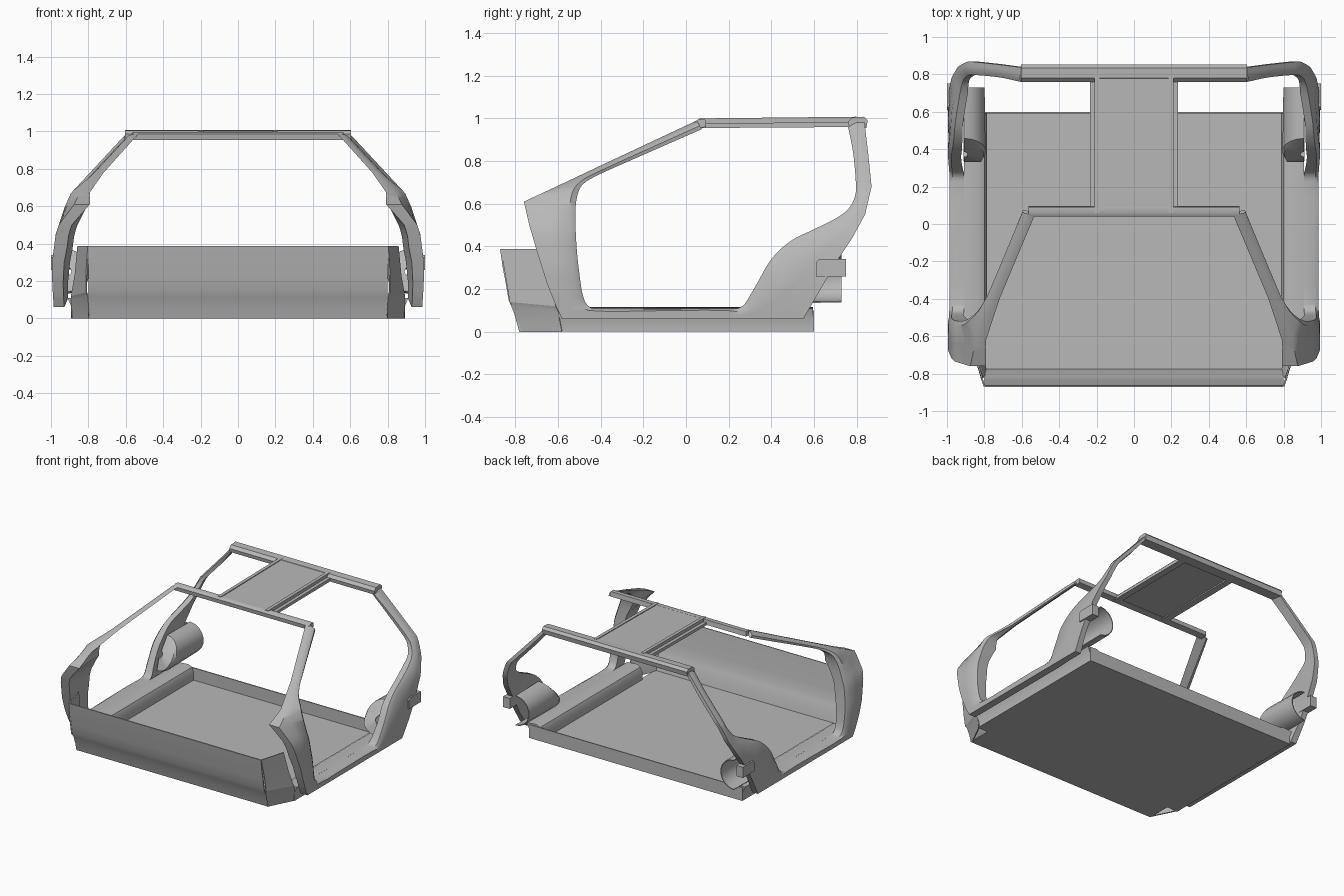
import bpy, bmesh, math
from mathutils import Vector

if "Cube" in bpy.data.objects:
    bpy.data.objects.remove(bpy.data.objects["Cube"])

GREY = bpy.data.materials.new("body_grey")
GREY.diffuse_color = (.48, .48, .48, 1)
GREY.use_nodes = True
GREY.node_tree.nodes["Principled BSDF"].inputs["Base Color"].default_value = GREY.diffuse_color


def finish(name, bm, mirror=True, thick=0.0, angle=35):
    bmesh.ops.recalc_face_normals(bm, faces=bm.faces)
    me = bpy.data.meshes.new(name)
    bm.to_mesh(me)
    bm.free()
    me.materials.append(GREY)
    ob = bpy.data.objects.new(name, me)
    bpy.context.collection.objects.link(ob)
    bpy.ops.object.select_all(action='DESELECT')
    ob.select_set(True)
    bpy.context.view_layer.objects.active = ob
    if thick:
        m = ob.modifiers.new("Solidify", 'SOLIDIFY')
        m.thickness, m.offset = thick, 0
        bpy.ops.object.modifier_apply(modifier=m.name)
    bpy.ops.object.shade_smooth_by_angle(angle=math.radians(angle))
    if mirror:
        ob.modifiers.new("Mirror", 'MIRROR')
    return ob


def loft(name, rows, closed=False, caps=False, **kw):
    bm = bmesh.new()
    vs = [[bm.verts.new(p) for p in r] for r in rows]
    n = len(rows[0])
    for a, b in zip(vs, vs[1:]):
        for i in range(n if closed else n - 1):
            j = (i + 1) % n
            bm.faces.new((a[i], a[j], b[j], b[i]))
    if caps:
        bm.faces.new(vs[0])
        bm.faces.new(vs[-1])
    return finish(name, bm, **kw)


def prism(name, profile, x0, x1, **kw):
    return loft(name, [[(x, y, z) for y, z in profile] for x in (x0, x1)],
                closed=True, caps=True, **kw)


# Body width as a function of height
WIDTH = [(0, .985), (.06, .985), (.18, .993), (.3, .994), (.45, .975),
         (.6, .925), (.67, .893), (1.05, .54)]


def width(z):
    for (a, xa), (b, xb) in zip(WIDTH, WIDTH[1:]):
        if z <= b:
            return xa + (xb - xa) * (z - a) / (b - a)


# Side frame: outer edge y,z / opening edge y,z / inward depth
RING = [(.05, .99, .075, .95, .03), (-.40, .779, -.38, .75, .04),
        (-.62, .675, -.485, .69, .075), (-.76, .61, -.515, .61, .12),
        (-.735, .50, -.518, .50, .10), (-.70, .38, -.51, .36, .10),
        (-.65, .22, -.49, .20, .085), (-.61, .12, -.47, .135, .08),
        (-.58, .06, -.43, .108, .08), (.10, .06, .23, .108, .08),
        (.30, .06, .275, .13, .08), (.45, .06, .335, .23, .07),
        (.55, .06, .40, .34, .07), (.62, .18, .49, .425, .06),
        (.70, .32, .60, .48, .06), (.78, .44, .70, .53, .06),
        (.84, .55, .765, .58, .05), (.87, .68, .797, .66, .05),
        (.855, .83, .785, .83, .05), (.835, 1.0, .76, .96, .035)]
OPEN = [Vector(r[2:4]) for r in RING]


def tangent(i):
    a, b, c = OPEN[max(i - 1, 0)], OPEN[i], OPEN[min(i + 1, len(OPEN) - 1)]
    lens = [l for l in ((b - a).length, (c - b).length) if l > 0]
    return (c - a).normalized() * min(lens)


rows = []
STEPS = 4
for k in range((len(RING) - 1) * STEPS + 1):
    i = min(k // STEPS, len(RING) - 2)
    t = k / STEPS - i
    oy, oz, _, _, d = [a + (b - a) * t for a, b in zip(RING[i], RING[i + 1])]
    m = (OPEN[i] * (2*t**3 - 3*t*t + 1) + tangent(i) * (t**3 - 2*t*t + t)
         + OPEN[i + 1] * (3*t*t - 2*t**3) + tangent(i + 1) * (t**3 - t*t))
    pull = .045 * max(0, min(1, 4 - k / STEPS))       # windscreen pillar leans in
    lean = .022 * max(0, min(1, 2 - k / STEPS))
    o = Vector((oy, oz))
    n = m + (o - m).normalized() * min(.028, (o - m).length * .4)
    c = (o + n) / 2
    x, xm = width(oz) - pull, width(m.y) - lean
    rows.append([(x, oy, oz), (width(c.y) - pull * .5, c.x, c.y),
                 (width(n.y) - lean, n.x, n.y), (xm - .018, m.x, m.y),
                 (xm - d, m.x, m.y), (x - d * .7, oy, oz)])
loft("side_frame", rows, closed=True, caps=True, angle=40)

# Roof headers and centre bar
prism("front_header", [(.045, .955), (.04, .985), (.06, .997), (.09, .995),
                       (.095, .96)], -.565, .565, mirror=False)
prism("rear_header", [(.765, .957), (.76, .985), (.78, 1.005), (.835, 1.008),
                      (.852, .99), (.845, .955)], -.605, .605, mirror=False)
prism("roof_centre_bar", [(.06, .962), (.06, .994), (.80, 1.003), (.80, .97)],
      -.2, .2, mirror=False)
prism("roof_bar_rail", [(.06, .955), (.06, 1.0), (.80, 1.008), (.80, .96)], .185, .21)
prism("roof_seal_ledge", [(.06, .955), (.06, .975), (.80, .985), (.80, .96)], .205, .235)

# Floor, rear lip and firewall
prism("floor", [(-.778, 0), (-.778, .008), (.6, .008), (.6, 0)], -.80, .80, mirror=False)
prism("rear_lip", [(.592, 0), (.592, .10), (.6, .10), (.6, 0)], -.89, .89, mirror=False)
WALL = [(-.778, .003), (-.795, .07), (-.815, .12),
        (-.828, .15), (-.84, .22), (-.855, .30), (-.868, .388)]
loft("firewall", [[(x, y, z) for y, z in WALL] for x in (-.80, .80)],
     mirror=False, thick=.008)

# Firewall side wings
front = [(.79, -.78, 0), (.80, -.813, .12), (.81, -.825, .14), (.81, -.84, .23),
         (.80, -.868, .388)]
back = [(.89, -.58, 0), (.89, -.60, .10), (.89, -.61, .12), (.87, -.64, .23),
        (.855, -.68, .388)]
loft("firewall_wing", [front, back], thick=.008, angle=20)

# Inner sills running along the floor
SILL = [(.785, 0), (.785, .07), (.80, .10), (.83, .115), (.91, .108), (.89, .06), (.89, 0)]
loft("inner_sill", [[(x, y, z) for x, z in SILL] for y in (-.60, .595)],
     closed=True, caps=True)

# Wheel housing bulges behind the doors, front end slanted along the door opening
arc = [math.radians(90 + 20 * k) for k in range(10)]


def housing(r, y, slant):
    pts = [(.91 + r * math.cos(a), .25 + r * math.sin(a)) for a in arc]
    return [(px, y + slant * max(0, z - .2), z) for px, z in pts]


loft("wheel_housing", [housing(.02, .335, .75), housing(.105, .335, .75),
                       housing(.115, .36, .6), housing(.11, .73, 0)], thick=.006)

# Small latch boxes on the quarter panels
prism("latch_box", [(.61, .26), (.61, .325), (.625, .34), (.75, .34), (.75, .26)], .945, 1.0)
